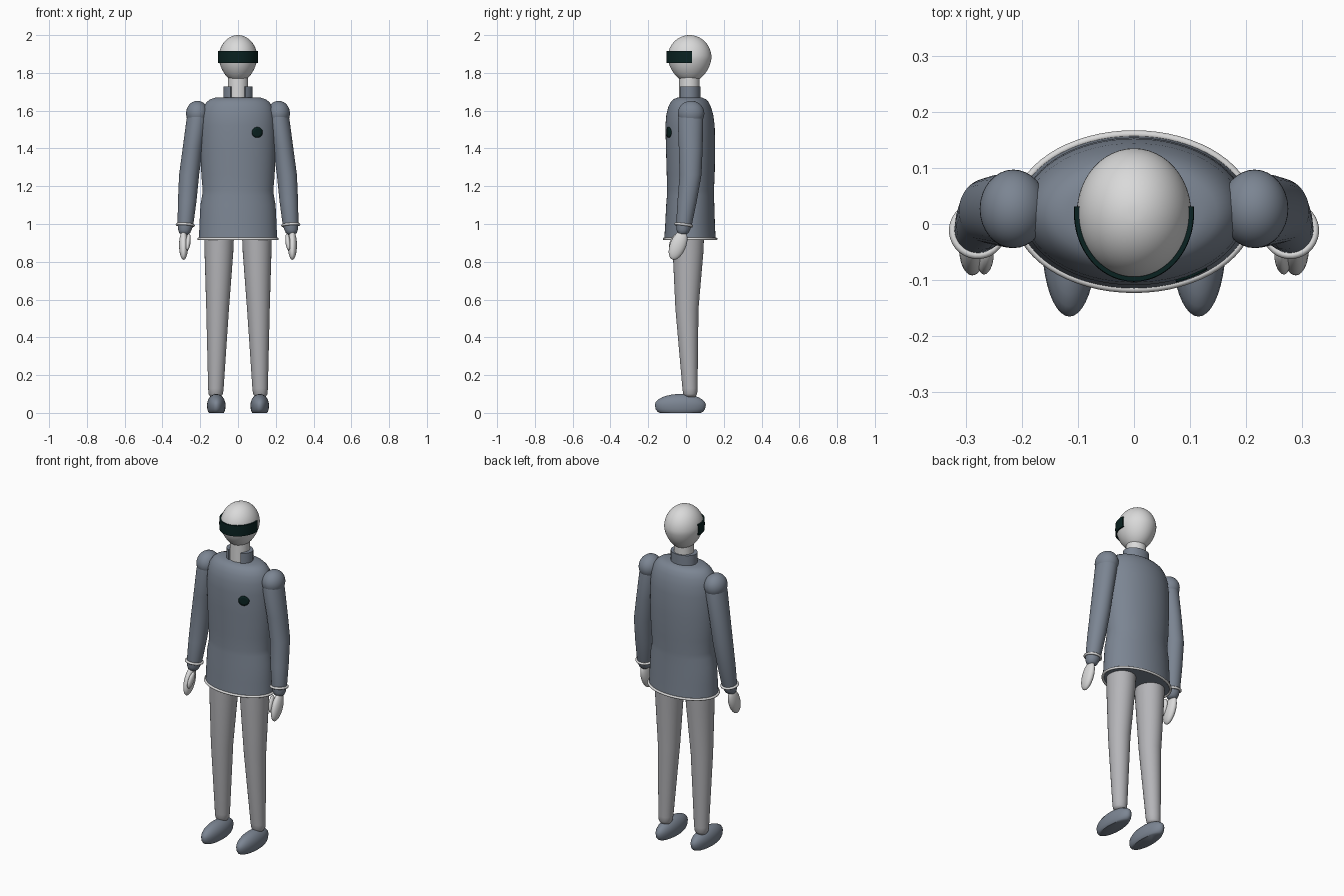
import bpy, bmesh, math
from mathutils import Matrix, Vector

if "Cube" in bpy.data.objects:
    bpy.data.objects.remove(bpy.data.objects["Cube"])


def material(name, r, g, b):
    m = bpy.data.materials.new(name)
    m.diffuse_color = (r, g, b, 1)
    m.use_nodes = True
    m.node_tree.nodes["Principled BSDF"].inputs["Base Color"].default_value = m.diffuse_color
    return m


WHITE = material("shell white", 0.70, 0.70, 0.70)
GREY = material("trouser grey", 0.46, 0.46, 0.48)
SLATE = material("jacket slate", 0.20, 0.235, 0.29)
DARK = material("visor dark green", 0.003, 0.016, 0.015)


def finish(bm, name, mat, mirror=False, angle=40):
    """Turn a bmesh into a smooth object with sharp edges kept."""
    bmesh.ops.recalc_face_normals(bm, faces=bm.faces)
    for f in bm.faces:
        f.smooth = True
    for e in bm.edges:
        if len(e.link_faces) == 2 and e.calc_face_angle() > math.radians(angle):
            e.smooth = False
    me = bpy.data.meshes.new(name)
    bm.to_mesh(me)
    bm.free()
    me.materials.append(mat)
    ob = bpy.data.objects.new(name, me)
    bpy.context.collection.objects.link(ob)
    if mirror:
        ob.modifiers.new("mirror", 'MIRROR').use_clip = False
    return ob


def loft(name, mat, sections, n=48, mirror=False, angle=40):
    """Stack of horizontal ellipses: (x, y, z, rx, ry), capped."""
    bm = bmesh.new()
    rings = []
    for x, y, z, rx, ry in sections:
        rings.append([bm.verts.new((x + rx * math.cos(t), y + ry * math.sin(t), z))
                      for t in (2 * math.pi * i / n for i in range(n))])
    for a, b in zip(rings, rings[1:]):
        for i in range(n):
            j = (i + 1) % n
            bm.faces.new((a[i], a[j], b[j], b[i]))
    bm.faces.new(rings[0])
    bm.faces.new(rings[-1])
    return finish(bm, name, mat, mirror, angle)


def sweep(name, mat, profile, rx, ry, cy, a0=0, a1=360, n=48):
    """Closed (offset, z) profile swept round an ellipse between two angles."""
    bm = bmesh.new()
    full = a1 - a0 == 360
    rings = []
    for i in range(n if full else n + 1):
        t = math.radians(a0 + (a1 - a0) * i / n)
        rings.append([bm.verts.new(((rx + d) * math.cos(t), cy + (ry + d) * math.sin(t), z))
                      for d, z in profile])
    pairs = list(zip(rings, rings[1:])) + ([(rings[-1], rings[0])] if full else [])
    k = len(profile)
    for a, b in pairs:
        for i in range(k):
            bm.faces.new((a[i], a[(i + 1) % k], b[(i + 1) % k], b[i]))
    if not full:
        bm.faces.new(rings[0])
        bm.faces.new(rings[-1])
    return finish(bm, name, mat)


def ellipsoid(name, mat, centre, radii, tilt_x=0, tilt_y=0):
    """Mirrored ellipsoid, tilted in degrees."""
    bm = bmesh.new()
    m = (Matrix.Translation(centre) @ Matrix.Rotation(math.radians(tilt_x), 4, 'X')
         @ Matrix.Rotation(math.radians(tilt_y), 4, 'Y') @ Matrix.Diagonal((*radii, 1)))
    bmesh.ops.create_uvsphere(bm, u_segments=32, v_segments=20, radius=1, matrix=m)
    return finish(bm, name, mat, mirror=True)


# Head: egg narrowing towards the chin
head = []
for i in range(1, 32):
    t = -math.cos(math.pi * i / 32)
    r = math.sqrt(1 - t * t) * (1 + 0.12 * min(t, 0))
    head.append((0, 0.019, 1.88 + t * (0.12 if t > 0 else 0.13), 0.102 * r, 0.116 * r))
loft("head", WHITE, head)

# Visor band round the front of the head
sweep("visor", DARK, [(-0.004, 1.852), (0.004, 1.852), (0.005, 1.884), (0.004, 1.915),
                      (-0.004, 1.915)], 0.102, 0.117, 0.019, 174, 366)

# Neck and open-fronted collar
loft("neck", WHITE, [(0, 0.018, 1.65, 0.054, 0.054), (0, 0.018, 1.79, 0.054, 0.054)])
sweep("collar", SLATE, [(-0.022, 1.655), (0, 1.655), (0, 1.728), (-0.022, 1.728)],
      0.077, 0.06, 0.018, -58, 238)

# Jacket body: z, half width, front y, back y
body = [(0.92, 0.207, -0.115, 0.157), (1.0, 0.204, -0.110, 0.153), (1.1, 0.199, -0.105, 0.150),
        (1.15, 0.190, -0.101, 0.148), (1.18, 0.187, -0.100, 0.148), (1.26, 0.194, -0.102, 0.152),
        (1.4, 0.199, -0.106, 0.154), (1.52, 0.199, -0.109, 0.152), (1.58, 0.194, -0.104, 0.144),
        (1.62, 0.183, -0.094, 0.132), (1.645, 0.167, -0.081, 0.120), (1.66, 0.148, -0.067, 0.106),
        (1.669, 0.12, -0.046, 0.086)]
loft("jacket_body", SLATE, [(0, (f + b) / 2, z, w, (b - f) / 2) for z, w, f, b in body], 64)

# Hem trim
rim = [(0.007 * math.cos(t), 0.921 + 0.007 * math.sin(t))
       for t in (2 * math.pi * i / 10 for i in range(10))]
sweep("hem_trim", WHITE, rim, 0.209, 0.138, 0.022, n=64)

# Round badge following the chest
bm = bmesh.new()
prev = None
for r in (0.004, 0.016, 0.028):
    ring = []
    for i in range(28):
        t = 2 * math.pi * i / 28
        x, z = 0.103 + r * math.cos(t), 1.485 + r * math.sin(t)
        y = 0.0215 - 0.131 * math.sqrt(1 - (x / 0.199) ** 2) - 0.004
        ring.append(bm.verts.new((x, y, z)))
    if prev:
        for i in range(28):
            j = (i + 1) % 28
            bm.faces.new((prev[i], prev[j], ring[j], ring[i]))
    else:
        bm.faces.new(ring)
    prev = ring
badge = finish(bm, "chest_badge", DARK)
solid = badge.modifiers.new("thickness", 'SOLIDIFY')
solid.thickness = 0.006
solid.offset = -1

# Shoulders and sleeves
ellipsoid("shoulder", SLATE, (0.215, 0.027, 1.585), (0.060, 0.070, 0.067))
loft("sleeve", SLATE, [
    (0.213, 0.024, 1.60, 0.050, 0.058), (0.217, 0.024, 1.55, 0.056, 0.067),
    (0.240, 0.025, 1.40, 0.053, 0.063), (0.259, 0.024, 1.26, 0.053, 0.058),
    (0.269, 0.006, 1.12, 0.049, 0.051), (0.278, -0.010, 1.00, 0.042, 0.042),
    (0.281, -0.014, 0.97, 0.036, 0.036), (0.282, -0.016, 0.953, 0.029, 0.029),
    (0.283, -0.017, 0.943, 0.016, 0.016)], 32, True, 60)

# Cuff trim, square to the forearm
turn = Vector((-0.02, 0.037, 0.28)).to_track_quat('Z', 'Y')
bpy.ops.mesh.primitive_torus_add(major_radius=0.044, minor_radius=0.007, major_segments=32,
                                 minor_segments=10, location=(0, 0, 0))
tmp = bpy.context.object
bm = bmesh.new()
bm.from_mesh(tmp.data)
bpy.data.objects.remove(tmp)
bm.transform(Matrix.Translation((0.279, -0.012, 0.995)) @ turn.to_matrix().to_4x4())
finish(bm, "cuff_trim", WHITE, True)

# Hands
ellipsoid("hand", WHITE, (0.288, -0.042, 0.888), (0.024, 0.042, 0.082), -22, 0)
ellipsoid("thumb", WHITE, (0.264, -0.062, 0.905), (0.013, 0.022, 0.048), -24, -6)

# Trouser legs
loft("trouser_leg", GREY, [
    (0.100, 0.012, 0.95, 0.079, 0.084), (0.101, 0.011, 0.85, 0.076, 0.081),
    (0.108, 0.005, 0.55, 0.060, 0.061), (0.117, 0.021, 0.13, 0.041, 0.040),
    (0.118, 0.022, 0.10, 0.038, 0.037), (0.118, 0.022, 0.085, 0.028, 0.028)], 32, True, 60)

# Shoes: flattened ellipsoids with flat soles
shoe = [(0, 0.80), (0.006, 0.89), (0.02, 0.97), (0.042, 1.0)]
shoe += [(0.042 + 0.058 * math.sin(a), math.cos(a))
         for a in (math.radians(d) for d in (15, 30, 45, 58, 70, 80, 87))]
loft("shoe", SLATE, [(0.115, -0.03, z, 0.049 * s, 0.135 * s) for z, s in shoe], 40, True, 50)
